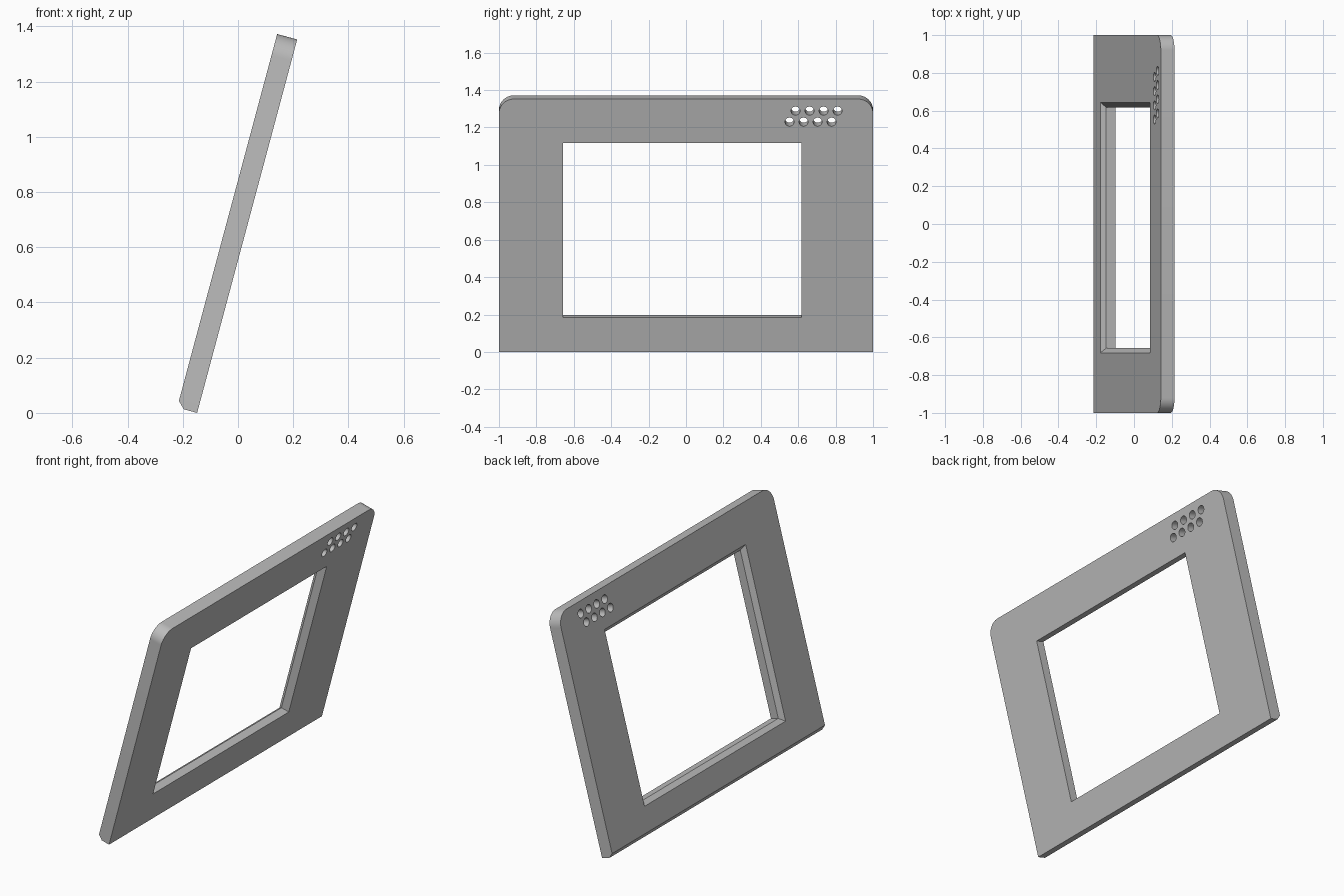
import bpy, bmesh
from math import sin, cos, pi, radians
from mathutils import Matrix, Vector

cube = bpy.data.objects.get("Cube")
if cube:
    bpy.data.objects.remove(cube, do_unlink=True)

THICK, HEIGHT, CHAMFER, CORNER = 0.075, 1.4, 0.025, 0.08
TILT = radians(15)

grey = bpy.data.materials.new("plain grey")
grey.use_nodes = True
colour = (0.5, 0.5, 0.5, 1)
grey.diffuse_color = colour
grey.node_tree.nodes["Principled BSDF"].inputs["Base Color"].default_value = colour


def loft(name, layers):
    """Closed solid through matching outlines, each given as (points, depth)."""
    bm = bmesh.new()
    rings = [[bm.verts.new((x, y, z)) for x, y in pts] for pts, z in layers]
    n = len(rings[0])
    for low, high in zip(rings, rings[1:]):
        for i in range(n):
            j = (i + 1) % n
            bm.faces.new((low[i], low[j], high[j], high[i]))
    bm.faces.new(rings[0][::-1])
    bm.faces.new(rings[-1])
    bmesh.ops.recalc_face_normals(bm, faces=bm.faces)
    mesh = bpy.data.meshes.new(name)
    bm.to_mesh(mesh)
    bm.free()
    obj = bpy.data.objects.new(name, mesh)
    bpy.context.collection.objects.link(obj)
    mesh.materials.append(grey)
    return obj


def arc(cx, cy, r, start, sweep, steps):
    return [(cx + r * cos(start + sweep * i / steps),
             cy + r * sin(start + sweep * i / steps)) for i in range(steps + 1)]


def panel_outline(bottom):
    inner, top = 1 - CORNER, HEIGHT - CORNER
    return ([(-1, bottom), (1, bottom)]
            + arc(inner, top, CORNER, 0, pi / 2, 12)
            + arc(-inner, top, CORNER, pi / 2, pi / 2, 12))


def window_outline(grow):
    x0, x1, y0, y1 = -0.657 - grow, 0.618 + grow, 0.19 - grow, 1.156 + grow
    return [(x0, y0), (x1, y0), (x1, y1), (x0, y1)]


# Panel with rounded top corners and a chamfered bottom edge
panel = loft("panel_frame", [(panel_outline(CHAMFER), -THICK),
                             (panel_outline(0), CHAMFER - THICK),
                             (panel_outline(0), 0)])

# Window opening, bevelled on the upper face
cutters = [loft("window_cutter", [(window_outline(2 * CHAMFER), -THICK - CHAMFER),
                                  (window_outline(0), CHAMFER - THICK),
                                  (window_outline(0), 0.05)])]

# Two staggered rows of round holes
for start, height in ((0.5855, 1.334), (0.5535, 1.273)):
    for i in range(4):
        ring = arc(start + 0.075 * i, height, 0.024, 0, 2 * pi, 32)[:-1]
        cutters.append(loft("hole_cutter", [(ring, -0.1), (ring, 0.05)]))

bpy.context.view_layer.objects.active = panel
for cutter in cutters:
    cutter.hide_render = True
    mod = panel.modifiers.new("cut", 'BOOLEAN')
    mod.operation = 'DIFFERENCE'
    mod.solver = 'EXACT'
    mod.object = cutter
    bpy.ops.object.modifier_apply(modifier=mod.name)
for cutter in cutters:
    bpy.data.objects.remove(cutter, do_unlink=True)

# Lean the panel: width along y, height along the slope
axes = Matrix((Vector((0, 1, 0)),
               Vector((sin(TILT), 0, cos(TILT))),
               Vector((cos(TILT), 0, -sin(TILT))))).transposed()
panel.data.transform(Matrix.Translation((-0.148, 0, 0)) @ axes.to_4x4())

bpy.ops.object.select_all(action='DESELECT')
panel.select_set(True)
bpy.ops.object.shade_smooth_by_angle(angle=radians(30))
